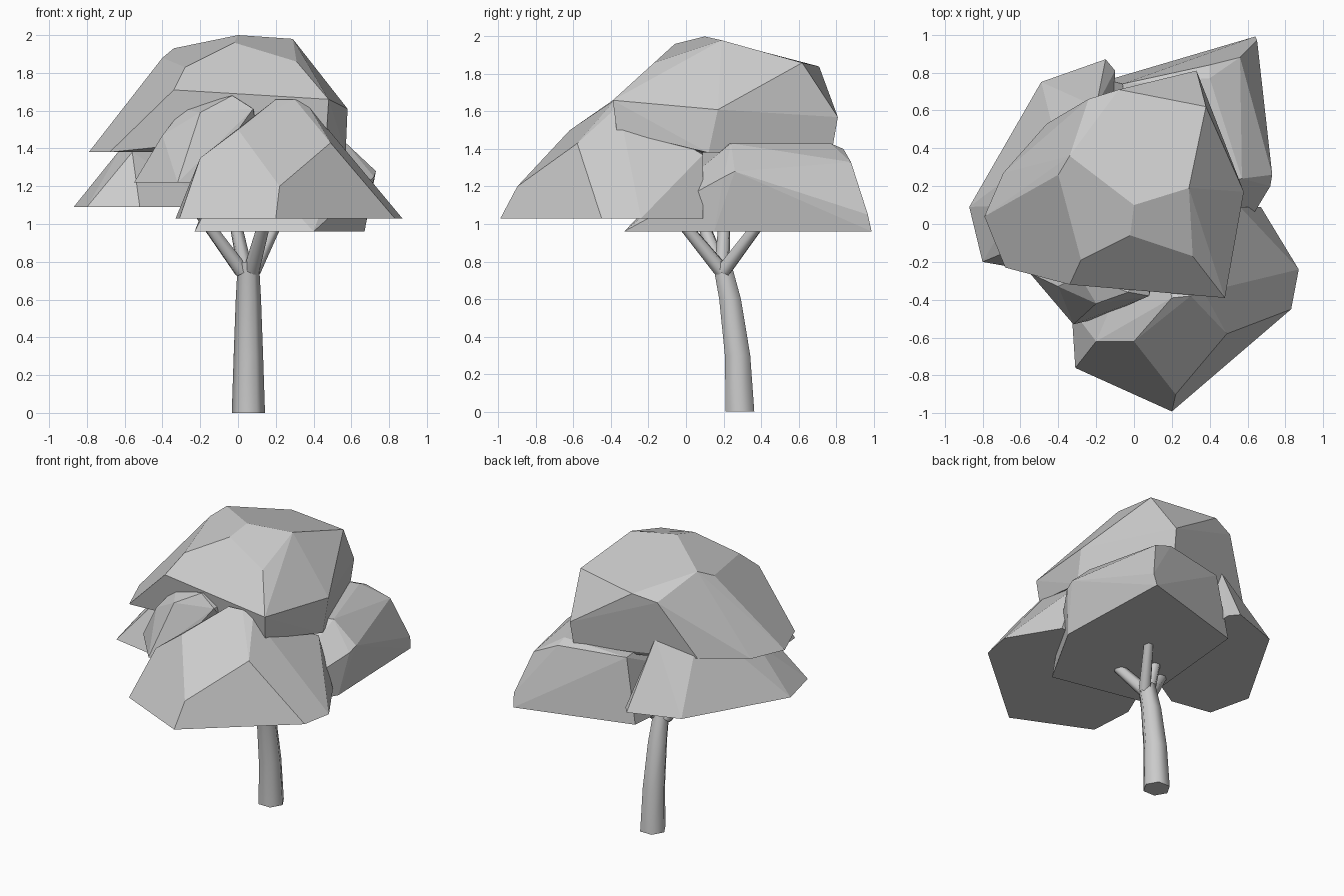
import bpy, bmesh, math
from mathutils import Vector


def clump(name, pts):
    """Faceted leaf mass: hull of a few corner points, flat facets merged."""
    bm = bmesh.new()
    for p in pts:
        bm.verts.new(p)
    res = bmesh.ops.convex_hull(bm, input=bm.verts[:])
    inner = [g for g in res["geom_interior"] if isinstance(g, bmesh.types.BMVert)]
    bmesh.ops.delete(bm, geom=inner, context='VERTS')
    bmesh.ops.dissolve_limit(bm, angle_limit=math.radians(4),
                             verts=bm.verts[:], edges=bm.edges[:])
    bmesh.ops.recalc_face_normals(bm, faces=bm.faces[:])
    me = bpy.data.meshes.new(name)
    bm.to_mesh(me)
    bm.free()
    bpy.context.collection.objects.link(bpy.data.objects.new(name, me))


def limb(name, path, sides=6, level=False):
    """Tapered tube through (x, y, z, radius) points, smooth sides, flat caps."""
    bm = bmesh.new()
    axis = Vector(path[-1][:3]) - Vector(path[0][:3])
    u = Vector((1, 0, 0)) if level else axis.orthogonal().normalized()
    v = Vector((0, 1, 0)) if level else axis.normalized().cross(u)
    rings = []
    for x, y, z, r in path:
        rings.append([bm.verts.new(Vector((x, y, z)) + r * (
            u * math.cos(2 * math.pi * i / sides) + v * math.sin(2 * math.pi * i / sides)))
            for i in range(sides)])
    for a, b in zip(rings, rings[1:]):
        for i in range(sides):
            j = (i + 1) % sides
            bm.faces.new((a[i], a[j], b[j], b[i])).smooth = True
    bm.faces.new(rings[0][::-1])
    bm.faces.new(rings[-1])
    for e in bm.edges:
        e.smooth = all(f.smooth for f in e.link_faces)
    bmesh.ops.recalc_face_normals(bm, faces=bm.faces[:])
    me = bpy.data.meshes.new(name)
    bm.to_mesh(me)
    bm.free()
    bpy.context.collection.objects.link(bpy.data.objects.new(name, me))


# Crown: the large upper leaf mass
clump("crown_top", [
    (0, 0.1, 2.0), (-0.02, -0.06, 1.96), (0.29, 0.19, 1.98), (0.31, -0.17, 1.86),
    (-0.28, -0.19, 1.83), (-0.34, 0.36, 1.93), (-0.40, 0.26, 1.88),
    (0.38, 0.62, 1.86), (-0.08, 0.71, 1.84), (-0.24, 0.66, 1.80),
    (0.33, 0.81, 1.57), (0.58, 0.17, 1.61), (0.48, -0.39, 1.66), (-0.34, -0.32, 1.71),
    (0.47, -0.37, 1.50), (0.57, 0.12, 1.38), (0.32, 0.78, 1.40),
    (-0.79, 0.04, 1.38), (-0.68, -0.23, 1.38), (-0.69, 0.27, 1.38), (-0.46, 0.53, 1.42),
    (-0.10, 0.62, 1.38)])

# Front right leaf mass
clump("crown_front", [
    (-0.31, -0.76, 1.03), (0.20, -0.99, 1.03), (0.83, -0.45, 1.03), (0.87, -0.24, 1.03),
    (0.67, 0.09, 1.03), (-0.10, 0.09, 1.03), (-0.33, -0.45, 1.03),
    (-0.20, -0.62, 1.35), (0.0, -0.62, 1.50), (0.22, -0.90, 1.20), (0.49, -0.58, 1.43),
    (0.20, -0.39, 1.66), (0.30, -0.38, 1.66), (0.37, -0.36, 1.63),
    (0.56, 0.09, 1.37), (0.10, 0.09, 1.40)])

# Back right leaf mass
clump("crown_back_right", [
    (0.64, 0.99, 0.96), (0.67, 0.15, 0.96), (0.40, -0.33, 0.96), (-0.23, -0.20, 0.96),
    (-0.14, 0.76, 0.96), (0.65, 0.97, 1.05), (0.73, 0.26, 1.28), (0.72, 0.20, 1.25),
    (0.57, 0.24, 1.43), (0.40, 0.77, 1.43), (0.40, 0.84, 1.40), (0.56, 0.88, 1.33),
    (-0.06, 0.74, 1.40), (0.0, 0.1, 1.40)])

# Back left leaf mass
clump("crown_back_left", [
    (-0.87, 0.09, 1.09), (-0.80, -0.20, 1.09), (-0.52, -0.25, 1.09), (-0.10, 0.0, 1.09),
    (-0.10, 0.81, 1.09), (-0.15, 0.87, 1.09), (-0.49, 0.75, 1.09),
    (-0.56, -0.10, 1.38), (-0.62, 0.10, 1.40), (-0.54, 0.34, 1.48),
    (-0.42, 0.47, 1.55), (-0.20, 0.62, 1.53), (-0.12, 0.3, 1.50)])

# Small front left leaf mass
clump("crown_front_left", [
    (-0.55, -0.26, 1.22), (-0.32, -0.53, 1.22), (-0.20, -0.50, 1.22), (0.15, -0.1, 1.22),
    (-0.40, 0.15, 1.22), (-0.40, -0.33, 1.47), (-0.29, -0.27, 1.61),
    (-0.20, -0.42, 1.59), (-0.03, -0.36, 1.68), (0.08, -0.38, 1.61), (0.1, 0.0, 1.6)])

# Trunk bending forward as it rises
limb("trunk", [(0.055, 0.288, 0, 0.088), (0.055, 0.275, 0.3, 0.078),
               (0.055, 0.235, 0.6, 0.067), (0.055, 0.19, 0.8, 0.056)], level=True)

# Branches reaching into the crown
for i, (sx, sy, ex, ey) in enumerate([(0.07, 0.19, 0.16, -0.08), (0.02, 0.19, -0.22, 0.06),
                                      (0.08, 0.2, 0.24, 0.45), (0.04, 0.19, -0.03, 0.21)]):
    limb(f"branch_{i + 1}", [(sx, sy, 0.75, 0.042), (ex, ey, 1.08, 0.03)])
